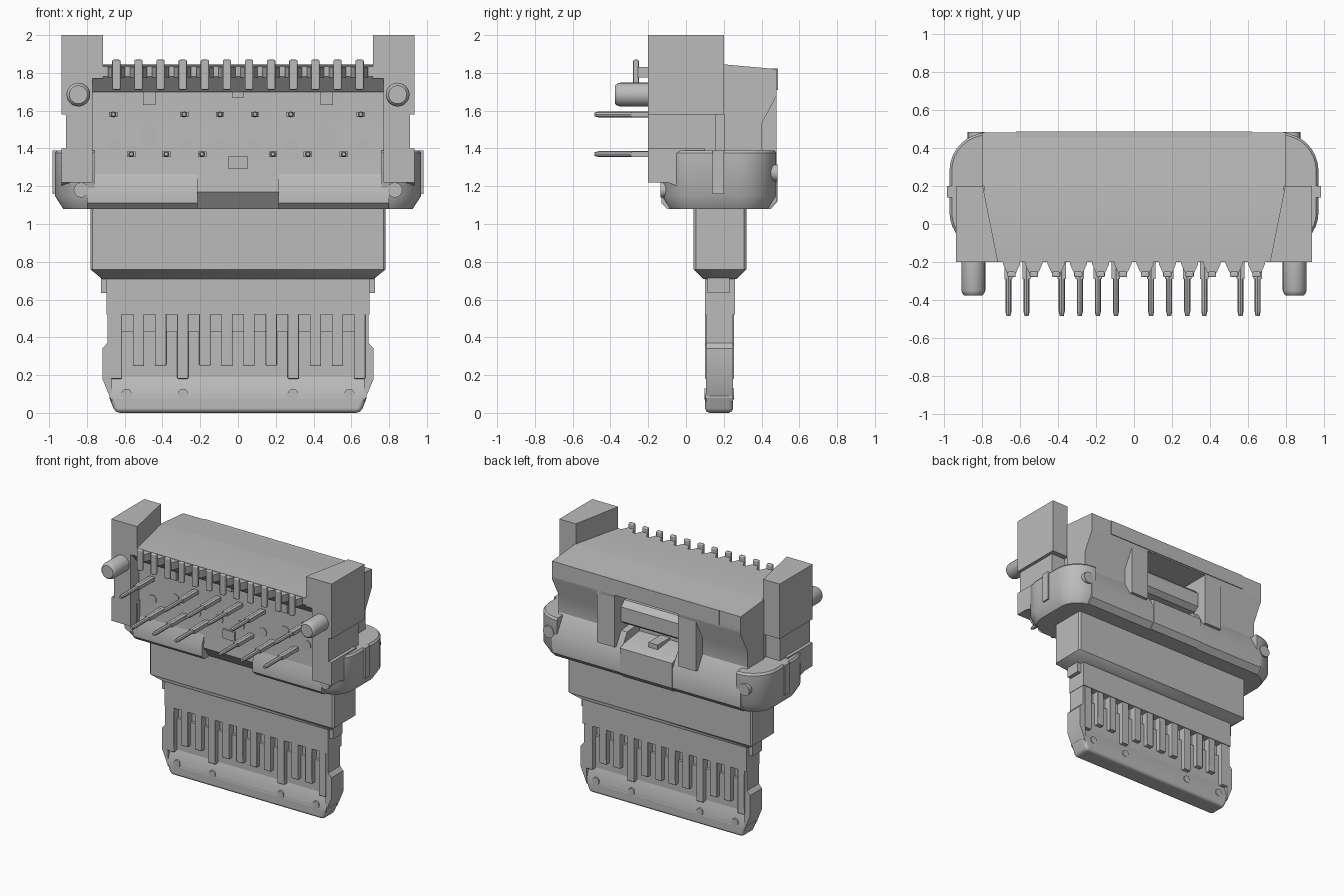
import bpy
import bmesh
from math import sin, cos, pi, radians

old = bpy.data.objects.get("Cube")
if old:
    bpy.data.objects.remove(old, do_unlink=True)

grey = bpy.data.materials.new("plain grey")
grey.use_nodes = True
colour = (0.5, 0.5, 0.5, 1)
grey.diffuse_color = colour
grey.node_tree.nodes["Principled BSDF"].inputs["Base Color"].default_value = colour


def finish(name, bm, mirror=False, bevel=0):
    bmesh.ops.recalc_face_normals(bm, faces=bm.faces)
    for f in bm.faces:
        f.smooth = True
    mesh = bpy.data.meshes.new(name)
    bm.to_mesh(mesh)
    bm.free()
    mesh.set_sharp_from_angle(angle=radians(35))
    mesh.materials.append(grey)
    ob = bpy.data.objects.new(name, mesh)
    bpy.context.collection.objects.link(ob)
    if bevel:
        mod = ob.modifiers.new("soft edges", 'BEVEL')
        mod.width, mod.segments = bevel, 2
        mod.limit_method, mod.angle_limit = 'ANGLE', radians(40)
        mod.harden_normals = True
    if mirror:
        ob.modifiers.new("mirror", 'MIRROR')


def loft(name, rings, **kw):
    """Skin a list of matching point rings and cap both ends."""
    bm = bmesh.new()
    loops = [[bm.verts.new(p) for p in ring] for ring in rings]
    n = len(loops[0])
    for a, b in zip(loops, loops[1:]):
        for i in range(n):
            j = (i + 1) % n
            bm.faces.new((a[i], a[j], b[j], b[i]))
    bm.faces.new(loops[0])
    bm.faces.new(loops[-1][::-1])
    finish(name, bm, **kw)


def prism(name, axis, pts, lo, hi, **kw):
    """Extrude a profile along an axis; the profile uses the other two axes."""
    def place(p, d):
        return {'x': (d, *p), 'y': (p[0], d, p[1]), 'z': (*p, d)}[axis]
    loft(name, [[place(p, d) for p in pts] for d in (lo, hi)], **kw)


def box(name, x, y, z, **kw):
    rect = [(x[0], y[0]), (x[1], y[0]), (x[1], y[1]), (x[0], y[1])]
    prism(name, 'z', rect, *z, **kw)


def lathe(name, x, z, rings, sides=16, **kw):
    """Round part along y from (y, radius) rings."""
    turns = [2 * pi * i / sides for i in range(sides)]
    loft(name, [[(x + r * cos(t), y, z + r * sin(t)) for t in turns]
                for y, r in rings], **kw)


def arc(cx, cy, r, start, end, n=8):
    angles = [radians(start + (end - start) * i / n) for i in range(n + 1)]
    return [(cx + r * cos(t), cy + r * sin(t)) for t in angles]


# Main housing with a shallow front cavity under an overhanging edge
prism("housing", 'x', [(-.04, 1.08), (-.11, 1.17), (-.1, 1.3), (-.1, 1.7),
                       (-.13, 1.7), (-.2, 1.78), (-.2, 1.835), (.2, 1.845),
                       (.25, 1.84), (.25, 1.08)], -.79, .79)
prism("cavity_floor", 'x', [(-.13, 1.11), (-.13, 1.19), (-.09, 1.3),
                            (.1, 1.3), (.1, 1.08), (-.1, 1.08)],
      .215, .8, mirror=True)

# Rear of the housing, split by a central window
prism("rear_top", 'x', [(.2, 1.845), (.48, 1.82), (.48, 1.7), (.2, 1.7)],
      -.8, .8)
box("rear_lip", (-.62, .62), (.4, .486), (1.71, 1.822))
prism("rear_block", 'x', [(.2, 1.75), (.48, 1.75), (.48, 1.68), (.4, 1.53),
                          (.4, 1.36), (.2, 1.36)], .27, .8, mirror=True)
prism("rear_cheek", 'x', [(.3, 1.75), (.48, 1.75), (.48, 1.3), (.3, 1.3)],
      .27, .42, mirror=True)
prism("rear_skirt", 'x', [(.2, 1.08), (.44, 1.08), (.48, 1.12), (.48, 1.26),
                          (.4, 1.4), (.2, 1.42)], .22, .8, mirror=True)
prism("rear_tab", 'x', [(.2, 1.08), (.45, 1.08), (.485, 1.12), (.485, 1.31),
                        (.43, 1.33), (.2, 1.36)], -.22, .22)
prism("window_bar", 'x', [(.2, 1.62), (.36, 1.62), (.4, 1.58), (.4, 1.47),
                          (.36, 1.44), (.2, 1.44)], -.28, .28)
box("window_latch", (-.04, .04), (.24, .4), (1.33, 1.37))


# Rounded flange ends, chamfered underneath
def flange_ring(z, e):
    plan = ([(.76, -.13 + e)] + arc(.78, .06, .19 - e, -90, 0)
            + arc(.77, .28, .2 - e, 0, 90) + [(.76, .48 - e)])
    return [(x, y, z) for x, y in plan]


loft("flange_end", [flange_ring(1.08, .045), flange_ring(1.15, 0),
                    flange_ring(1.375, 0), flange_ring(1.39, .012)],
     mirror=True)
box("flange_clip", (.93, .982), (.14, .2), (1.16, 1.39), mirror=True)
lathe("flange_rear_stud", .83, 1.27, [(.4, .045), (.484, .045)], mirror=True)
lathe("flange_front_stud", .83, 1.18, [(-.136, .04), (-.1, .04)], mirror=True)

# Side towers with a waist on the outer face
prism("tower_top", 'z', [(.715, -.2), (.935, -.2), (.935, .2), (.795, .2)],
      1.77, 2, mirror=True)
box("tower_middle", (.77, .935), (-.2, .2), (1.58, 1.77), mirror=True)
box("tower_waist", (.77, .91), (-.2, .16), (1.38, 1.58), mirror=True)
prism("tower_foot", 'x', [(-.2, 1.4), (-.2, 1.22), (-.1, 1.22), (.1, 1.15),
                          (.1, 1.4)], .77, .935, mirror=True)
lathe("locating_peg", .845, 1.685,
      [(-.375, .048), (-.368, .056), (-.35, .063), (-.19, .063)], 24,
      mirror=True)

# Shallow details on the cavity wall
for x in (-.47, 0, .47):
    box("ceiling_tab", (x - .033, x + .033), (-.125, -.09),
        (1.67 if x == 0 else 1.63, 1.71))
for x in (.09, .28, .655):
    lathe("cavity_stud", x, 1.42, [(-.105, .035), (-.05, .035)], mirror=True)
lathe("large_cavity_stud", .47, 1.465, [(-.105, .05), (-.05, .05)],
      mirror=True)
box("cavity_key", (-.05, .05), (-.115, -.05), (1.29, 1.36))

# Long contact pins in two staggered rows
rows = {1.58: (-.66, -.285, -.095, .09, .28, .65),
        1.37: (-.565, -.38, -.19, .185, .37, .56)}
for z, xs in rows.items():
    for x in xs:
        lathe("long_pin", x, z, [(-.485, .01), (-.46, .016), (-.09, .016)], 8)
        box("pin_base", (x - .022, x + .022), (-.29, -.09),
            (z - .014, z + .014))


# Neck, widest under the flange and tapering down
def neck_ring(z, w, y0, y1, c=.012):
    plan = [(-w + c, y0), (w - c, y0), (w, y0 + c), (w, y1 - c),
            (w - c, y1), (-w + c, y1), (-w, y1 - c), (-w, y0 + c)]
    return [(x, y, z) for x, y in plan]


loft("neck", [neck_ring(1.1, .782, .04, .32), neck_ring(.76, .782, .04, .32),
              neck_ring(.71, .72, .09, .27)])

# Plug tongue: thin core, thick collar, side rails and rounded lip
half = [(.65, .02), (.71, .18), (.71, .34), (.69, .36), (.69, .72)]
prism("tongue_core", 'y', half + [(-x, z) for x, z in half[::-1]], .155, .2)
box("contact_bed", (-.68, .68), (.135, .22), (.08, .43))
box("tongue_collar", (-.695, .695), (.1, .26), (.52, .73))
box("collar_tab", (.68, .725), (.115, .23), (.635, .73), mirror=True)
prism("tongue_rail", 'y', [(.668, .06), (.718, .18), (.718, .34), (.692, .37),
                           (.692, .54), (.668, .54)], .105, .25, mirror=True)
lip = [(-.65, 0), (.65, 0), (.69, .1), (-.69, .1)]
prism("tongue_lip", 'y', lip, .1, .25, bevel=.025)
prism("lip_ramp", 'x', [(.103, .08), (.247, .08), (.247, .1), (.22, .19),
                        (.135, .19), (.103, .1)], -.68, .68)
for x in (.29, .59):
    lathe("lip_stud", x, .1, [(.097, .028), (.253, .028)], 12, mirror=True)

# Twelve contacts on each face of the tongue, with solder tails on the housing
for i in range(12):
    x = -.644 + i * .1171
    foot = .18 if i in (0, 3, 8, 11) else .25
    span = (x - .03, x + .03)
    box("front_contact", span, (.1, .165), (foot, .53), bevel=.006)
    box("rear_contact", span, (.19, .255), (foot, .53), bevel=.006)
    box("solder_tail", (x - .022, x + .022), (-.28, -.25), (1.71, 1.87),
        bevel=.008)
    prism("tail_holder", 'z', [(x - .045, -.19), (x - .045, -.21),
                               (x - .025, -.255), (x + .025, -.255),
                               (x + .045, -.21), (x + .045, -.19)],
          1.775, 1.832)
